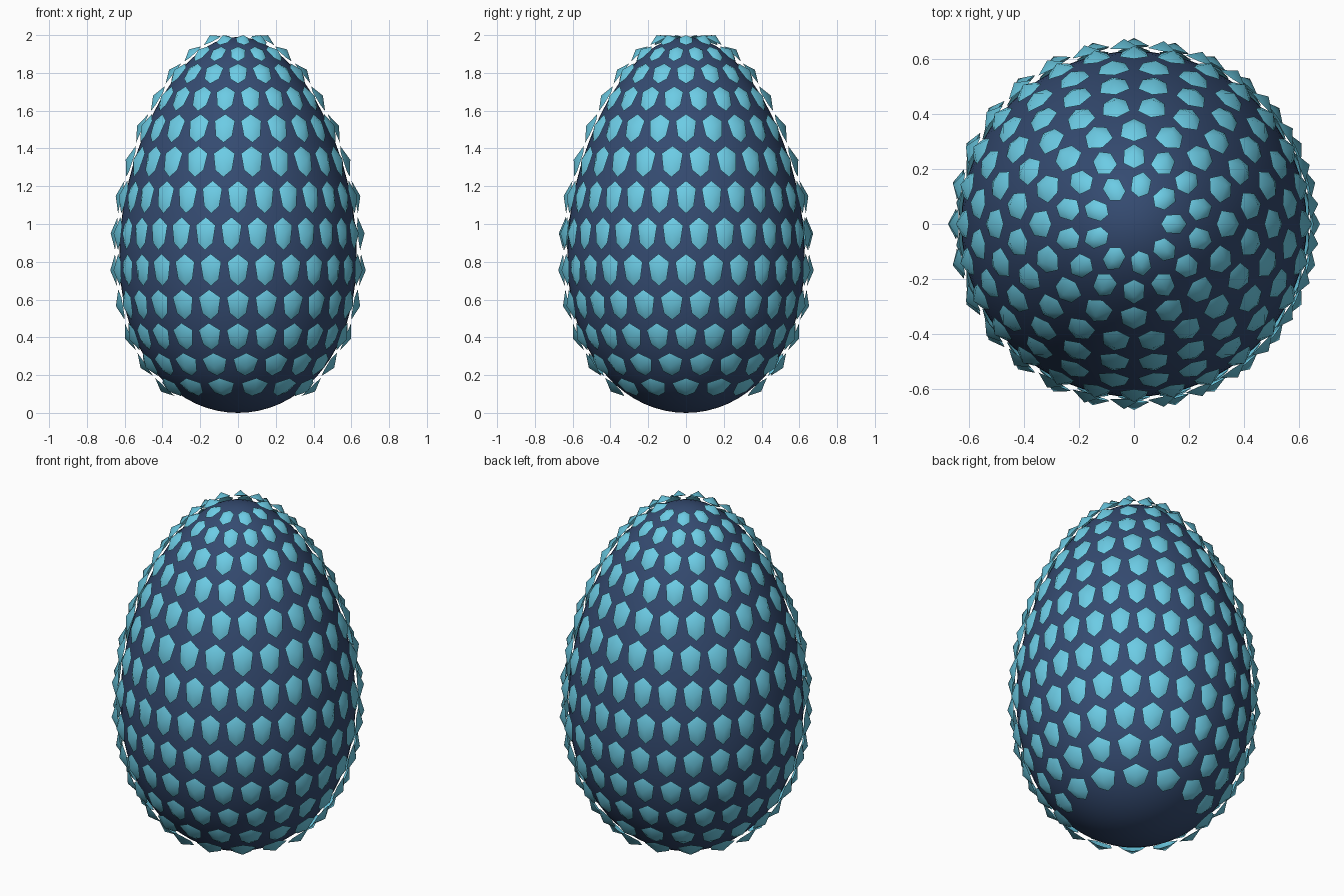
import bpy, bmesh, math
from mathutils import Vector

if "Cube" in bpy.data.objects:
    bpy.data.objects.remove(bpy.data.objects["Cube"])

R, H, K = 0.62, 0.995, 0.17      # radius, half height, taper


def egg(theta, phi, lift=0.0):
    """Point on the egg, moved outward along the surface normal by lift."""
    s, c = math.sin(theta), math.cos(theta)
    r = R * s * (1 - K * c)
    dr = R * (c * (1 - K * c) + K * s * s)
    n = Vector((H * s, dr)).normalized()     # profile normal (radial, z)
    r += lift * n.x
    return Vector((r * math.cos(phi), r * math.sin(phi), H + H * c + lift * n.y))


def finish(bm, name, color):
    me = bpy.data.meshes.new(name)
    bm.to_mesh(me)
    bm.free()
    mat = bpy.data.materials.new(name + "_color")
    mat.diffuse_color = color
    mat.use_nodes = True
    mat.node_tree.nodes["Principled BSDF"].inputs["Base Color"].default_value = mat.diffuse_color
    me.materials.append(mat)
    for p in me.polygons:
        p.use_smooth = True
    ob = bpy.data.objects.new(name, me)
    bpy.context.collection.objects.link(ob)
    return ob


# Smooth egg body
bm = bmesh.new()
bmesh.ops.create_uvsphere(bm, u_segments=64, v_segments=40, radius=1)
for v in bm.verts:
    v.co = egg(math.acos(max(-1, min(1, v.co.z))), math.atan2(v.co.y, v.co.x))
finish(bm, "egg_body", (0.035, 0.07, 0.165, 1))

# Staggered rings of raised shield-shaped scales
counts = [9, 14, 16, 20, 22, 24, 28, 29, 28, 26, 24, 19, 14]
shield = [(0, 1), (-1, 0.5), (-0.75, -0.55), (0, -1), (0.75, -0.55), (1, 0.5)]
bm = bmesh.new()
for row, n in enumerate(counts):
    theta = math.radians(15.2 + 11.08 * row)
    step = 2 * math.pi / n
    for i in range(n):
        phi = (i + 0.5 * (row % 2)) * step
        tip = bm.verts.new(egg(theta, phi, 0.05))
        rim = [bm.verts.new(egg(theta - math.radians(5.0) * b,
                                phi + 0.39 * step * a, 0.022))
               for a, b in shield]
        for j in range(6):
            bm.faces.new((tip, rim[j], rim[(j + 1) % 6]))
finish(bm, "egg_scales", (0.15, 0.6, 0.78, 1))
